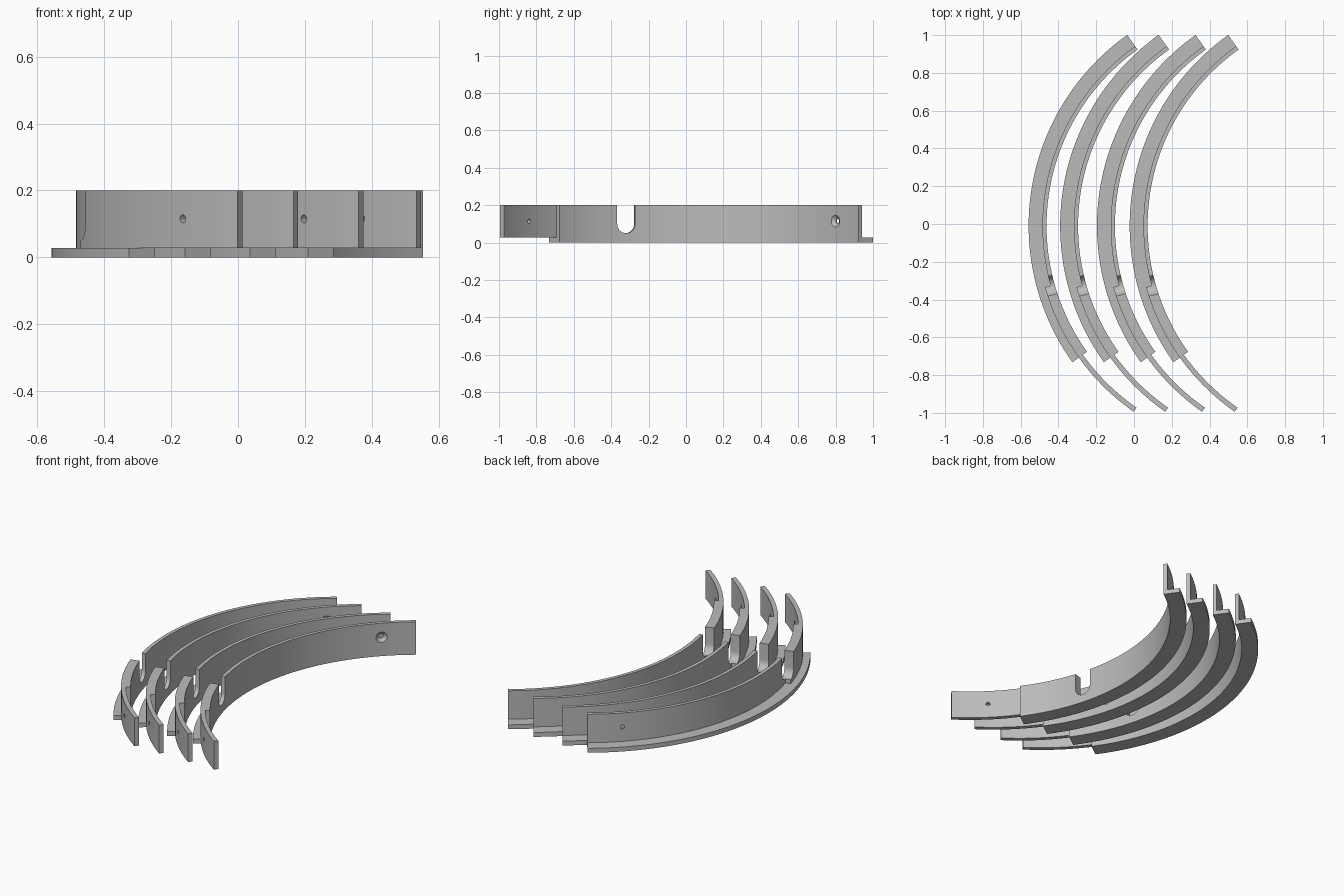
import bpy, bmesh, math
from mathutils import Matrix, Vector

if "Cube" in bpy.data.objects:
    bpy.data.objects.remove(bpy.data.objects["Cube"])

CX, CY = 0.682, -0.01            # centre of curvature of the first rail
R_IN, R_WALL, R_FLANGE = 1.145, 1.167, 1.24
R_T0, R_T1 = 1.172, 1.198        # tongue faces
A_TOP, A_END, A_TIP, A_STEP = 54.6, -35.6, -55.2, -15.7
Z_FLANGE, Z_TOP, Z_HOLE = 0.027, 0.2, 0.115
OFFSETS = (0.0, 0.167, 0.362, 0.535)

grey = bpy.data.materials.new("grey")
grey.diffuse_color = (0.5, 0.5, 0.5, 1)
grey.use_nodes = True
grey.node_tree.nodes["Principled BSDF"].inputs["Base Color"].default_value = grey.diffuse_color


def arc(r, a0, a1):
    n = max(2, round(abs(a1 - a0) / 1.5))
    angles = [math.radians(a0 + (a1 - a0) * i / n) for i in range(n + 1)]
    return [(CX - r * math.cos(a), CY + r * math.sin(a)) for a in angles]


def to_object(name, bm):
    bmesh.ops.recalc_face_normals(bm, faces=bm.faces)
    mesh = bpy.data.meshes.new(name)
    bm.to_mesh(mesh)
    bm.free()
    mesh.materials.append(grey)
    ob = bpy.data.objects.new(name, mesh)
    bpy.context.collection.objects.link(ob)
    return ob


def prism(name, outline, z0, z1, matrix=Matrix()):
    bm = bmesh.new()
    face = bm.faces.new([bm.verts.new((x, y, z0)) for x, y in outline])
    out = bmesh.ops.extrude_face_region(bm, geom=[face])
    verts = [v for v in out["geom"] if isinstance(v, bmesh.types.BMVert)]
    bmesh.ops.translate(bm, vec=(0, 0, z1 - z0), verts=verts)
    bm.transform(matrix)
    return to_object(name, bm)


def radial(angle):
    """Frame with local x tangential, y up and z pointing outwards."""
    a = math.radians(angle)
    out = Vector((-math.cos(a), math.sin(a), 0))
    up = Vector((0, 0, 1))
    m = Matrix((up.cross(out), up, out)).transposed().to_4x4()
    m.translation = (CX, CY, 0)
    return m


def drill(name, angle, r0, r1, rad0, rad1):
    bm = bmesh.new()
    bmesh.ops.create_cone(bm, cap_ends=True, segments=24, radius1=rad0, radius2=rad1,
                          depth=r1 - r0,
                          matrix=radial(angle) @ Matrix.Translation((0, Z_HOLE, (r0 + r1) / 2)))
    return to_object(name, bm)


def boolean(ob, tool, operation):
    mod = ob.modifiers.new("cut", 'BOOLEAN')
    mod.operation, mod.solver, mod.object = operation, 'EXACT', tool
    bpy.context.view_layer.objects.active = ob
    bpy.ops.object.modifier_apply(modifier=mod.name)
    bpy.data.objects.remove(tool)


# upright wall, thickened towards the joint and ending in an offset tongue
rail = prism("curved_rail_1",
             arc(R_IN, A_TOP, A_END) + arc(R_T0, A_END, A_TIP)
             + arc(R_T1, A_TIP, A_STEP) + arc(R_WALL, A_STEP, A_TOP),
             Z_FLANGE, Z_TOP)

# base flange
flange = prism("flange", arc(R_IN, A_TOP, A_END) + arc(R_FLANGE, A_END, A_TOP), 0, Z_FLANGE)
boolean(rail, flange, 'UNION')

# round-bottomed slot open at the top
w = 0.05
slot = [(-w, 0.3), (-w, 0.05 + w)]
slot += [(w * math.cos(t), 0.05 + w + w * math.sin(t))
         for t in (math.pi + math.pi * i / 16 for i in range(1, 16))]
slot += [(w, 0.05 + w), (w, 0.3)]
boolean(rail, prism("slot", slot, 1.1, 1.22, radial(A_STEP)), 'DIFFERENCE')

# screw holes, the upper one countersunk from the inside
boolean(rail, drill("hole", 45, 1.1, 1.22, 0.012, 0.012), 'DIFFERENCE')
boolean(rail, drill("countersink", 45, 1.14, 1.16, 0.038, 0.012), 'DIFFERENCE')
boolean(rail, drill("tongue_hole", -45, 1.1, 1.25, 0.012, 0.012), 'DIFFERENCE')

bpy.ops.object.select_all(action='DESELECT')
rail.select_set(True)
bpy.context.view_layer.objects.active = rail
bpy.ops.object.shade_smooth_by_angle(angle=math.radians(30))

# the other rails
for i, dx in enumerate(OFFSETS[1:], 2):
    copy = rail.copy()
    copy.name = f"curved_rail_{i}"
    copy.location.x = dx
    bpy.context.collection.objects.link(copy)
